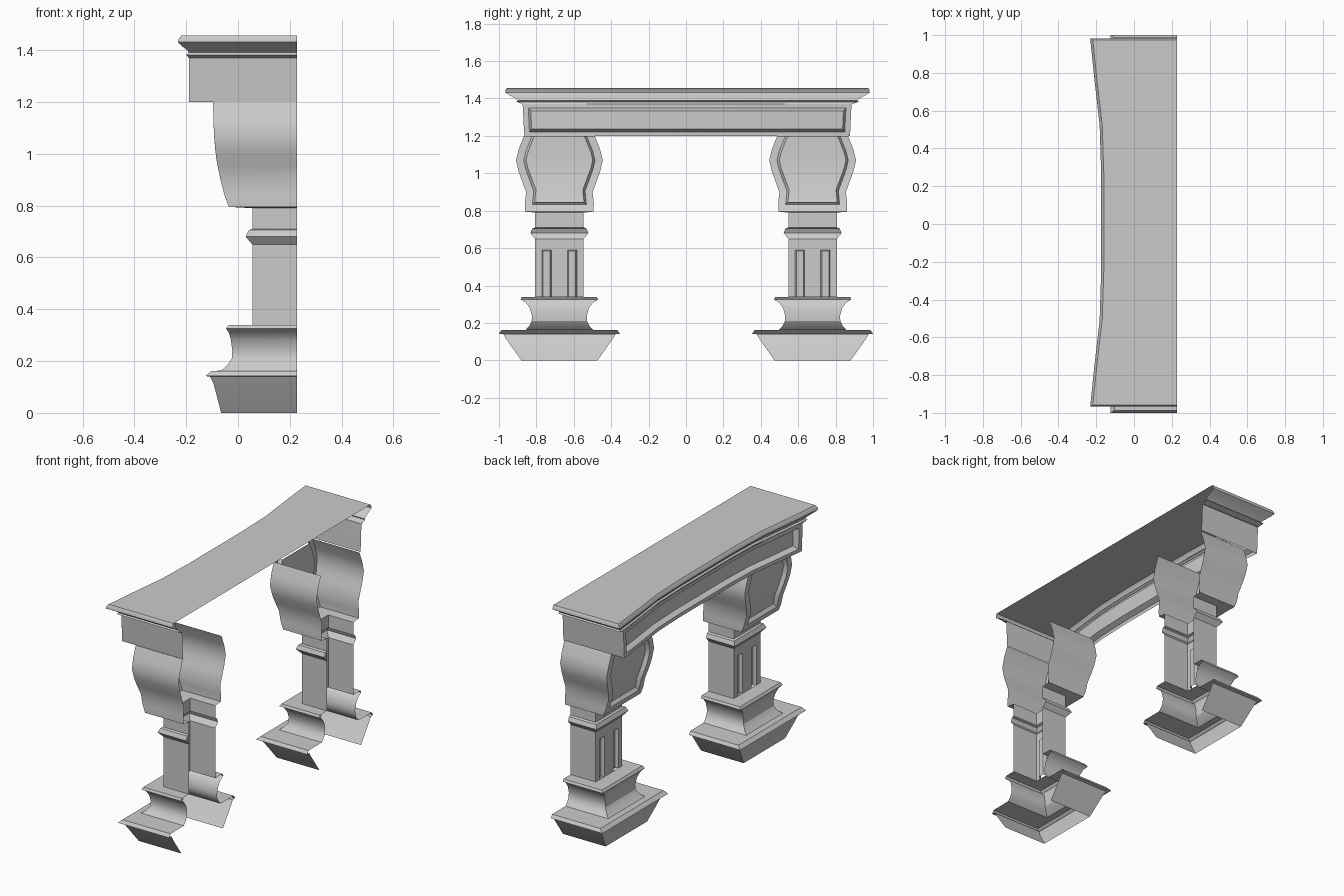
import bpy, bmesh, math

if "Cube" in bpy.data.objects:
    bpy.data.objects.remove(bpy.data.objects["Cube"])

BACK = 0.228   # open rear plane of the fireplace surround


def loft(name, levels, plan, cy=0.0, cap=False, recess=None, insets=()):
    """Skin open U-shaped rings. levels: (half width, front x, z);
    plan: (fraction of half width, x offset) along the front.
    recess(column, row) picks front faces, insets are (thickness, depth)."""
    bm = bmesh.new()
    rings = []
    for h, front, z in levels:
        pts = [(BACK, -h)] + [(front + b, t * h) for t, b in plan] + [(BACK, h)]
        rings.append([bm.verts.new((x, cy + y, z)) for x, y in pts])
    picked = []
    for row, (lo, hi) in enumerate(zip(rings, rings[1:])):
        for col in range(len(lo) - 1):
            f = bm.faces.new((hi[col], hi[col + 1], lo[col + 1], lo[col]))
            if recess and recess(col, row):
                picked.append(f)
    if cap:
        bm.faces.new(rings[-1][::-1])
    bm.normal_update()
    for thick, depth in insets:
        bmesh.ops.inset_region(bm, faces=picked, thickness=thick, depth=depth,
                               use_boundary=False, use_even_offset=True)
        bm.normal_update()
    me = bpy.data.meshes.new(name)
    bm.to_mesh(me)
    bm.free()
    ob = bpy.data.objects.new(name, me)
    bpy.context.collection.objects.link(ob)
    bpy.ops.object.select_all(action='DESELECT')
    ob.select_set(True)
    bpy.context.view_layer.objects.active = ob
    bpy.ops.object.shade_smooth_by_angle(angle=math.radians(28))
    return ob


def mirrored(half):
    return [(-t, b) for t, b in half] + [(t, b) for t, b in reversed(half)]


plain = mirrored([(1, 0)])
fluted = mirrored([(1, 0), (0.715, 0), (0.33, 0)])

# Moulded plinth: flared foot, scotia and top ledge
base_levels = [
    (0.204, -0.065, 0.0), (0.285, -0.095, 0.115), (0.30, -0.108, 0.14),
    (0.323, -0.125, 0.142), (0.31, -0.103, 0.162),
    (0.18, -0.065, 0.163), (0.16, -0.04, 0.185), (0.148, -0.024, 0.21),
    (0.147, -0.022, 0.24), (0.158, -0.027, 0.28), (0.18, -0.035, 0.31),
    (0.207, -0.046, 0.325), (0.20, -0.036, 0.34), (0.13, 0.055, 0.34)]

# Shaft with necking moulding
shaft_levels = [
    (0.13, 0.055, 0.34), (0.13, 0.055, 0.59), (0.13, 0.055, 0.65),
    (0.155, 0.03, 0.68), (0.145, 0.042, 0.705), (0.13, 0.055, 0.71),
    (0.13, 0.055, 0.79)]

# Swelling corbel block
capital_levels = [
    (0.13, 0.055, 0.79), (0.183, -0.035, 0.795), (0.184, -0.052, 0.84),
    (0.178, -0.068, 0.90), (0.20, -0.08, 0.96), (0.218, -0.087, 1.01),
    (0.232, -0.092, 1.07), (0.217, -0.095, 1.13), (0.189, -0.096, 1.20)]

for side, cy in (("left", -0.677), ("right", 0.677)):
    loft(side + "_plinth", base_levels, plain, cy)
    loft(side + "_fluted_shaft", shaft_levels, fluted, cy,
         recess=lambda c, r: r == 0 and c in (2, 4), insets=[(0.006, -0.02)])
    loft(side + "_corbel", capital_levels, plain, cy,
         recess=lambda c, r: r >= 1 and c == 1,
         insets=[(0.04, 0), (0.012, -0.022)])

# Inward-bowed frieze with one long recessed panel
bow = [(0.78, 0.022), (0.53, 0.05), (0.27, 0.058)]
frieze_plan = mirrored([(1, 0), (0.967, 0.003)] + bow)
last = len(frieze_plan) - 2
loft("frieze",
     [(0.87, -0.19, 1.20), (0.872, -0.19, 1.222),
      (0.878, -0.19, 1.35), (0.88, -0.19, 1.37)], frieze_plan, 0.006,
     recess=lambda c, r: r == 1 and 2 <= c <= last,
     insets=[(0.016, -0.03)])

# Mantel shelf with bead and cornice
loft("mantel_shelf",
     [(0.88, -0.19, 1.37), (0.915, -0.20, 1.382), (0.908, -0.19, 1.39),
      (0.915, -0.193, 1.397), (0.955, -0.222, 1.42), (0.975, -0.232, 1.432),
      (0.973, -0.228, 1.445), (0.966, -0.218, 1.457)],
     mirrored([(1, 0)] + bow), 0.008, cap=True)
